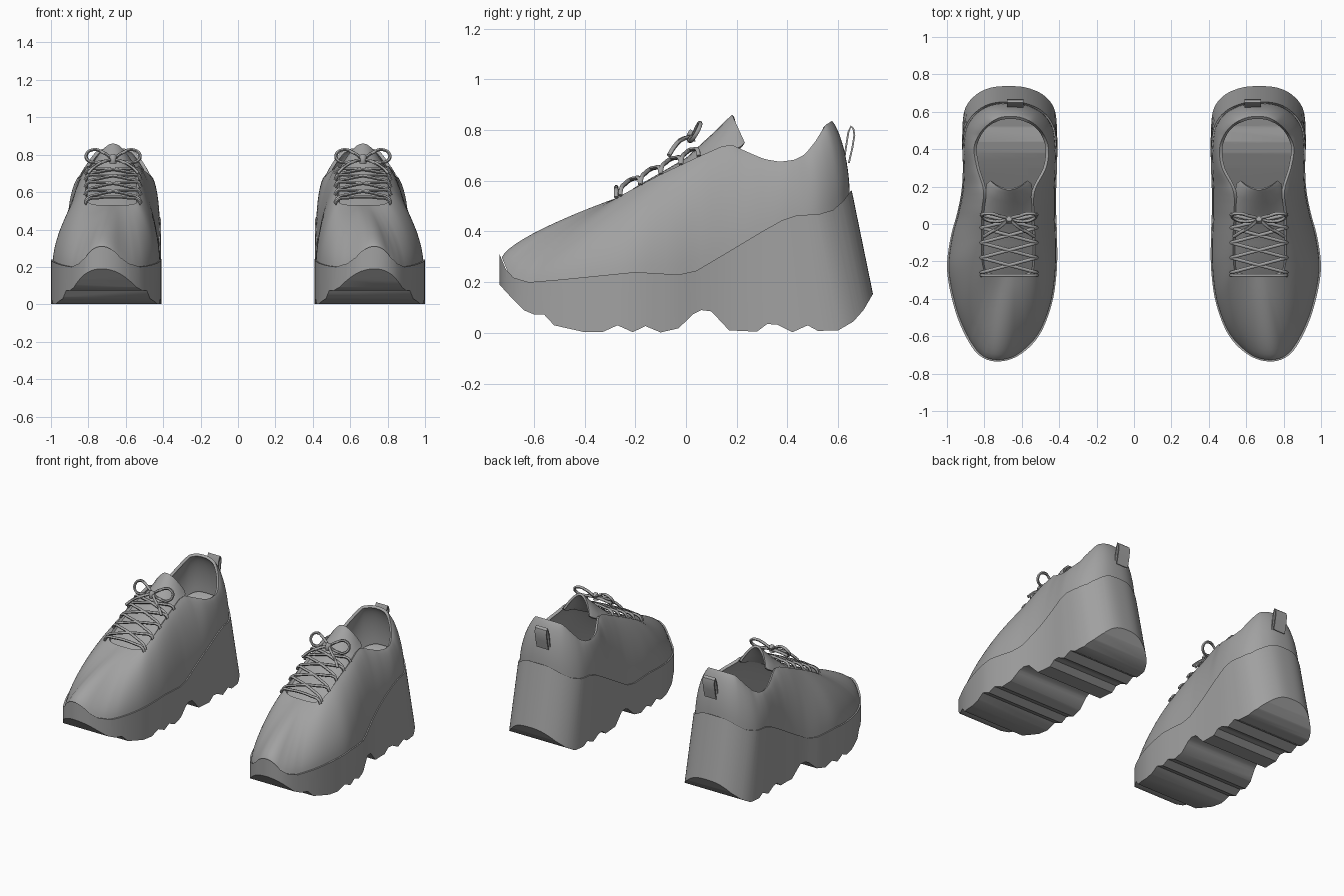
import bpy, bmesh, math
from mathutils import Vector

if "Cube" in bpy.data.objects:
    bpy.data.objects.remove(bpy.data.objects["Cube"])

grey = bpy.data.materials.new("mid_grey")
grey.diffuse_color = (0.36, 0.36, 0.36, 1)
grey.use_nodes = True
grey.node_tree.nodes["Principled BSDF"].inputs["Base Color"].default_value = grey.diffuse_color

# ring of (sole x, sole y, opening x, opening y), from the toe round the outer side
RING = [
    (.735, -.735, .67, -.28), (.83, -.70, .71, -.28), (.90, -.60, .76, -.275),
    (.96, -.45, .80, -.25), (.999, -.25, .815, -.17), (.982, -.08, .815, -.06),
    (.945, .06, .815, .06), (.922, .18, .805, .18), (.915, .30, .84, .30),
    (.918, .44, .855, .41), (.905, .58, .82, .49), (.85, .67, .77, .54),
    (.77, .725, .72, .568), (.67, .738, .66, .576), (.57, .725, .60, .568),
    (.48, .67, .54, .54), (.425, .58, .49, .49), (.411, .44, .458, .41),
    (.412, .30, .47, .30), (.416, .18, .53, .18), (.416, .06, .535, .06),
    (.411, -.08, .53, -.06), (.413, -.25, .53, -.17), (.44, -.43, .54, -.25),
    (.51, -.60, .58, -.275), (.62, -.705, .63, -.28)]
# heights along y: opening rim, sole top line, lugged sole bottom
RIM = [(-.28, .53), (-.1, .625), (.06, .70), (.14, .735), (.18, .742), (.25, .71), (.31, .685),
       (.37, .675), (.43, .683), (.47, .705), (.51, .755), (.55, .82), (.576, .836)]
TOP = [(-.78, .36), (-.735, .31), (-.71, .25), (-.68, .218), (-.62, .20), (-.5, .21), (-.2, .24),
       (-.03, .23), (.04, .245), (.15, .31), (.3, .40), (.38, .445), (.44, .465), (.52, .467),
       (.58, .485), (.62, .52), (.65, .56), (.78, .60)]
BOTTOM = [(-.78, .24), (-.735, .19), (-.68, .13), (-.64, .09), (-.6, .073), (-.56, .073), (-.52, .03),
          (-.4, .003), (-.33, .003), (-.27, .03), (-.21, .003), (-.16, .027), (-.1, .002), (-.03, .018),
          (.03, .075), (.06, .09), (.1, .085), (.17, .01), (.28, .005), (.32, .035), (.36, .033),
          (.42, .003), (.48, .03), (.52, .008), (.6, .01), (.66, .045), (.70, .09), (.735, .15), (.78, .23)]


def height(pts, y):
    if y <= pts[0][0]:
        return pts[0][1]
    for (a, za), (b, zb) in zip(pts, pts[1:]):
        if y <= b:
            return za + (zb - za) * (y - a) / (b - a)
    return pts[-1][1]


def smooth_ring(pts, sub):
    out, n = [], len(pts)
    for i in range(n):
        p0, p1, p2, p3 = (Vector(pts[(i + k - 1) % n]) for k in range(4))
        for s in range(sub):
            t = s / sub
            out.append(.5 * (2 * p1 + (p2 - p0) * t + (2 * p0 - 5 * p1 + 4 * p2 - p3) * t * t
                             + (3 * p1 - p0 - 3 * p2 + p3) * t ** 3))
    return out


def flare(x, y, z):
    # heel narrows towards the top
    f = min(1, max(0, (y - .25) / .4))
    f = f * f * (3 - 2 * f) * (z - .15)
    return Vector((x - (x - .665) * .06 * f, y - .205 * f, z))


def make(name, verts, faces, recalc=False):
    me = bpy.data.meshes.new(name)
    me.from_pydata(verts, [], faces)
    if recalc:
        bm = bmesh.new()
        bm.from_mesh(me)
        bmesh.ops.recalc_face_normals(bm, faces=bm.faces)
        bm.to_mesh(me)
        bm.free()
    ob = bpy.data.objects.new(name, me)
    bpy.context.collection.objects.link(ob)
    return ob


def grid(name, rows, closed=False):
    n = len(rows[0])
    m = n if closed else n - 1
    faces = [(j * n + i, j * n + (i + 1) % n, (j + 1) * n + (i + 1) % n, (j + 1) * n + i)
             for j in range(len(rows) - 1) for i in range(m)]
    return make(name, [v for r in rows for v in r], faces)


def finish(ob, angle=35):
    # bake, colour, smooth and mirror into a pair
    bpy.context.view_layer.update()
    dg = bpy.context.evaluated_depsgraph_get()
    me = bpy.data.meshes.new_from_object(ob.evaluated_get(dg))
    name = ob.name
    bpy.data.objects.remove(ob)
    new = bpy.data.objects.new(name, me)
    bpy.context.collection.objects.link(new)
    me.materials.clear()
    me.materials.append(grey)
    for o in bpy.context.selected_objects:
        o.select_set(False)
    new.select_set(True)
    bpy.context.view_layer.objects.active = new
    bpy.ops.object.shade_smooth_by_angle(angle=math.radians(angle))
    new.modifiers.new("pair", 'MIRROR').use_mirror_merge = False
    return new


def solidify(ob, thickness, offset):
    mod = ob.modifiers.new("thickness", 'SOLIDIFY')
    mod.thickness, mod.offset = thickness, offset


columns = smooth_ring(RING, 6)
n = len(columns)

# platform sole: flared outline cut by the lugged side profile
outline = [[flare(c[0], c[1], z) for c in columns] for z in (-.1, .7)]
walls = [(i, (i + 1) % n, n + (i + 1) % n, n + i) for i in range(n)]
sole = make("platform_sole", outline[0] + outline[1],
            walls + [tuple(reversed(range(n))), tuple(range(n, 2 * n))], True)
side = BOTTOM + TOP[::-1]
m = len(side)
cutter = make("sole_profile_cutter", [(x, y, z) for x in (.2, 1.2) for y, z in side],
              [(i, (i + 1) % m, m + (i + 1) % m, m + i) for i in range(m)]
              + [tuple(reversed(range(m))), tuple(range(m, 2 * m))], True)
cutter.hide_render = True
cut = sole.modifiers.new("profile", 'BOOLEAN')
cut.operation, cut.solver, cut.object = 'INTERSECT', 'EXACT', cutter
finish(sole)
bpy.data.objects.remove(cutter)

# upper: each column curves from the sole line to the opening rim
STEPS = 12
rows = [[] for _ in range(STEPS + 1)]
for bx, by, tx, ty in columns:
    z = .3
    for _ in range(4):
        base = flare(bx, by, z)
        z = height(TOP, base.y)
    base.x += (.68 - base.x) * .025
    base.y *= .988
    base.z = z - .012
    rim = Vector((tx, ty, height(RIM, ty)))
    d = rim - base
    flat = math.hypot(d.x, d.y)
    s = d.z / (d.z + flat)
    c1 = base + Vector((d.x * .06, d.y * .06, d.z * (.1 + .5 * s)))
    c2 = rim - Vector((d.x * .42, d.y * .42, d.z * (.42 - .38 * s)))
    for k in range(STEPS + 1):
        t = k / STEPS
        rows[k].append(base * (1 - t) ** 3 + c1 * 3 * t * (1 - t) ** 2
                       + c2 * 3 * t * t * (1 - t) + rim * t ** 3)
upper = grid("upper", rows, True)
solidify(upper, .018, -1)
finish(upper, 50)

# tongue: (y, z, half width, side droop, side sweep back)
TONGUE = [(-.31, .495, .15, .02, 0), (-.2, .575, .155, .03, 0), (-.1, .632, .155, .035, 0),
          (0, .69, .15, .04, .005), (.06, .745, .14, .06, .02), (.12, .80, .13, .09, .04),
          (.165, .845, .12, .11, .05), (.182, .86, .10, .11, .05)]
us = [i / 6 - 1 for i in range(13)]
tongue = grid("tongue", [[(.668 + w * u, y + e * u * u, z - d * u * u) for u in us]
                         for y, z, w, d, e in TONGUE])
solidify(tongue, .014, -1)
finish(tongue, 50)

# pull tab at the heel
TAB = [(.622, .67), (.632, .74), (.64, .79), (.65, .815), (.66, .805), (.664, .78),
       (.656, .73), (.642, .67)]
tab = grid("heel_pull_tab", [[(x, y, z) for y, z in TAB] for x in (.592, .68)])
solidify(tab, .007, 0)
finish(tab)


def tubes(name, paths, radius):
    cu = bpy.data.curves.new(name, 'CURVE')
    cu.dimensions = '3D'
    cu.bevel_depth, cu.bevel_resolution, cu.resolution_u = radius, 1, 5
    cu.use_fill_caps = True
    for path in paths:
        sp = cu.splines.new('BEZIER')
        sp.bezier_points.add(len(path) - 1)
        for p, co in zip(sp.bezier_points, path):
            p.co = co
            p.handle_left_type = p.handle_right_type = 'AUTO'
    ob = bpy.data.objects.new(name, cu)
    bpy.context.collection.objects.link(ob)
    finish(ob, 60)


# crossed laces over the tongue
def lace(y0, y1, s):
    path = []
    for u in (-1, -.9, -.5, 0, .5, .9, 1):
        y = y0 + (y1 - y0) * (u + 1) / 2
        lift = .022 + .02 * (1 - u * u) - (.02 if abs(u) == 1 else 0)
        path.append((.668 + .15 * u * s, y, height(RIM, y) + lift))
    return path


LEVELS = [-.26, -.18, -.1, -.02, .05]
crosses = [lace(-.275, -.275, 1)]
for a, b in zip(LEVELS, LEVELS[1:]):
    crosses += [lace(a, b, 1), lace(a, b, -1)]
tubes("crossed_laces", crosses, .009)

# bow: two loops, two loose ends and a knot
knot = Vector((.668, .03, .775))
LOOP = [(0, 0, 0), (.05, -.005, .035), (.105, 0, .052), (.143, .005, .025), (.125, 0, -.012),
        (.06, -.01, -.012), (0, 0, 0)]
END = [(0, 0, 0), (.05, -.04, -.012), (.10, -.055, -.04), (.135, -.06, -.075)]
bow = [[knot + Vector((s * x, y + z * .5, z)) for x, y, z in shape]
       for s in (1, -1) for shape in (LOOP, END)]
tubes("lace_bow", bow, .009)
tubes("lace_knot", [[knot + Vector((0, -.008, -.022)), knot + Vector((0, -.012, 0)),
                     knot + Vector((0, 0, .02))]], .018)
